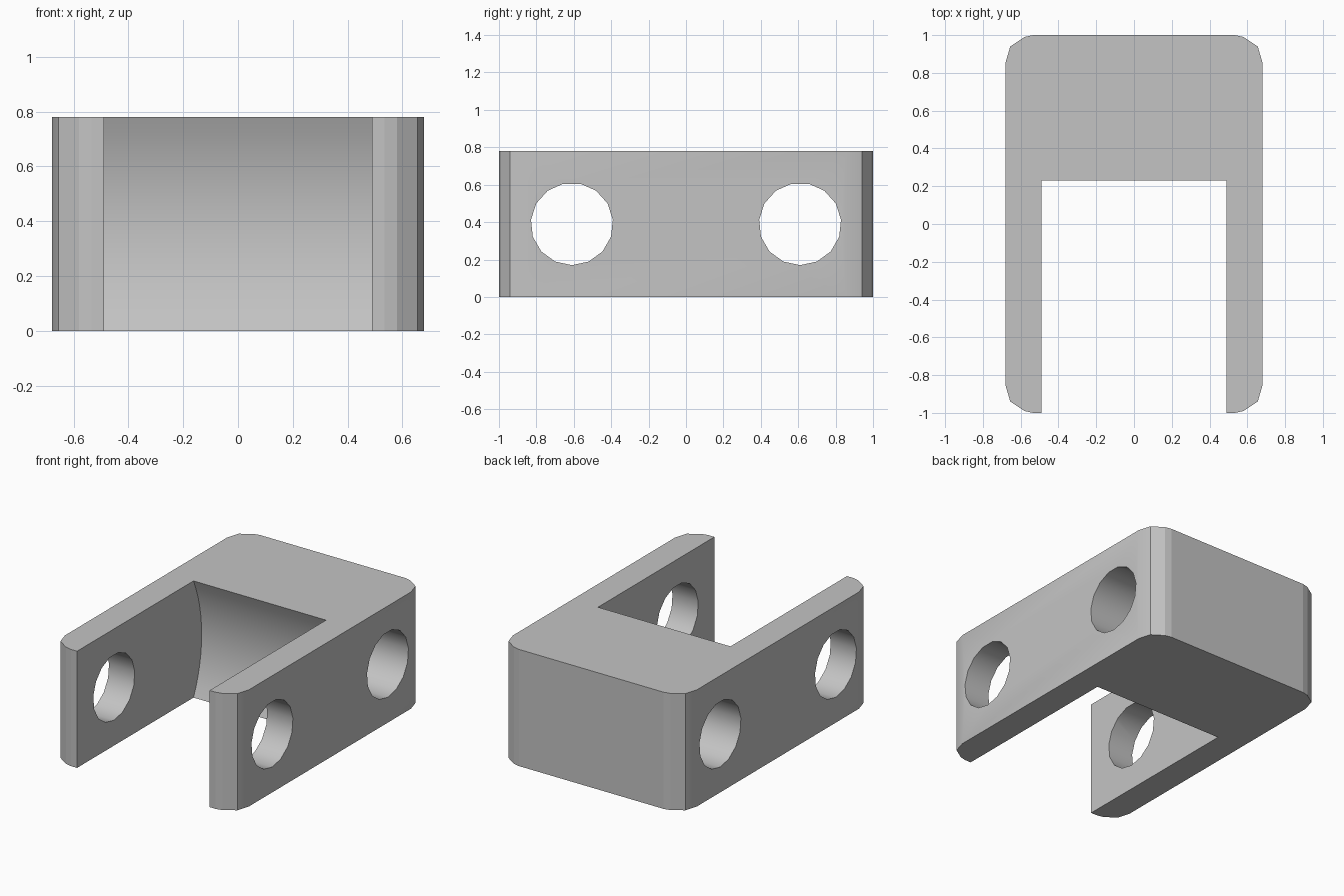
import bpy, bmesh, math
from mathutils import Vector

cube = bpy.data.objects.get("Cube")
if cube:
    bpy.data.objects.remove(cube, do_unlink=True)

HEIGHT = 0.78
MID = HEIGHT / 2
HOLE_Y, HOLE_R = 0.61, 0.22
SLOT_Y, SLOT_HALF = 0.23, 0.49

grey = bpy.data.materials.new("plain_grey")
grey.use_nodes = True
colour = (0.55, 0.55, 0.55, 1)
grey.diffuse_color = colour
grey.node_tree.nodes["Principled BSDF"].inputs["Base Color"].default_value = colour


def prism(name, points, sweep):
    """Extrude a closed 3D profile along a vector."""
    bm = bmesh.new()
    face = bm.faces.new([bm.verts.new(p) for p in points])
    out = bmesh.ops.extrude_face_region(bm, geom=[face])
    verts = [v for v in out["geom"] if isinstance(v, bmesh.types.BMVert)]
    bmesh.ops.translate(bm, verts=verts, vec=Vector(sweep))
    bmesh.ops.recalc_face_normals(bm, faces=bm.faces)
    mesh = bpy.data.meshes.new(name)
    bm.to_mesh(mesh)
    bm.free()
    mesh.materials.append(grey)
    obj = bpy.data.objects.new(name, mesh)
    bpy.context.collection.objects.link(obj)
    return obj


def cut(target, cutter):
    mod = target.modifiers.new(cutter.name, "BOOLEAN")
    mod.operation, mod.solver, mod.object = "DIFFERENCE", "EXACT", cutter
    bpy.context.view_layer.objects.active = target
    bpy.ops.object.modifier_apply(modifier=mod.name)
    bpy.data.objects.remove(cutter, do_unlink=True)


# Body: rounded-corner outline mirrored into four corners
corner = [(0.68, 0.855), (0.655, 0.94), (0.58, 0.99), (0.535, 1.0)]
outline = []
for sx, sy in ((1, 1), (-1, 1), (-1, -1), (1, -1)):
    pts = [(sx * x, sy * y, 0) for x, y in corner]
    outline += pts if sx * sy > 0 else pts[::-1]
body = prism("clevis_bracket", outline, (0, 0, HEIGHT))

# Slot: its concave end wall is an arc around the front pin hole
reach = SLOT_Y + HOLE_Y
radius = math.hypot(reach, MID)
step = math.atan2(MID, reach) / 6
arc = [(-SLOT_HALF, radius * math.cos(i * step) - HOLE_Y,
        MID + radius * math.sin(i * step)) for i in range(-7, 8)]
front = [(-SLOT_HALF, -1.5, arc[-1][2]), (-SLOT_HALF, -1.5, arc[0][2])]
cut(body, prism("slot_cutter", arc + front, (2 * SLOT_HALF, 0, 0)))

# Pin holes through the full width
SIDES = 15
for y in (-HOLE_Y, HOLE_Y):
    ring = []
    for i in range(SIDES):
        a = math.tau * i / SIDES - math.pi / 2
        ring.append((-1, y + HOLE_R * math.cos(a), MID + HOLE_R * math.sin(a)))
    cut(body, prism("hole_cutter", ring, (2, 0, 0)))

# Smooth the curved walls, keep the faceted corners crisp
bm = bmesh.new()
bm.from_mesh(body.data)
for f in bm.faces:
    f.smooth = True
for e in bm.edges:
    on_corner = all(abs(v.co.y) > 0.9 for v in e.verts)
    e.smooth = not on_corner and e.calc_face_angle(math.pi) < math.radians(28)
bm.to_mesh(body.data)
bm.free()
